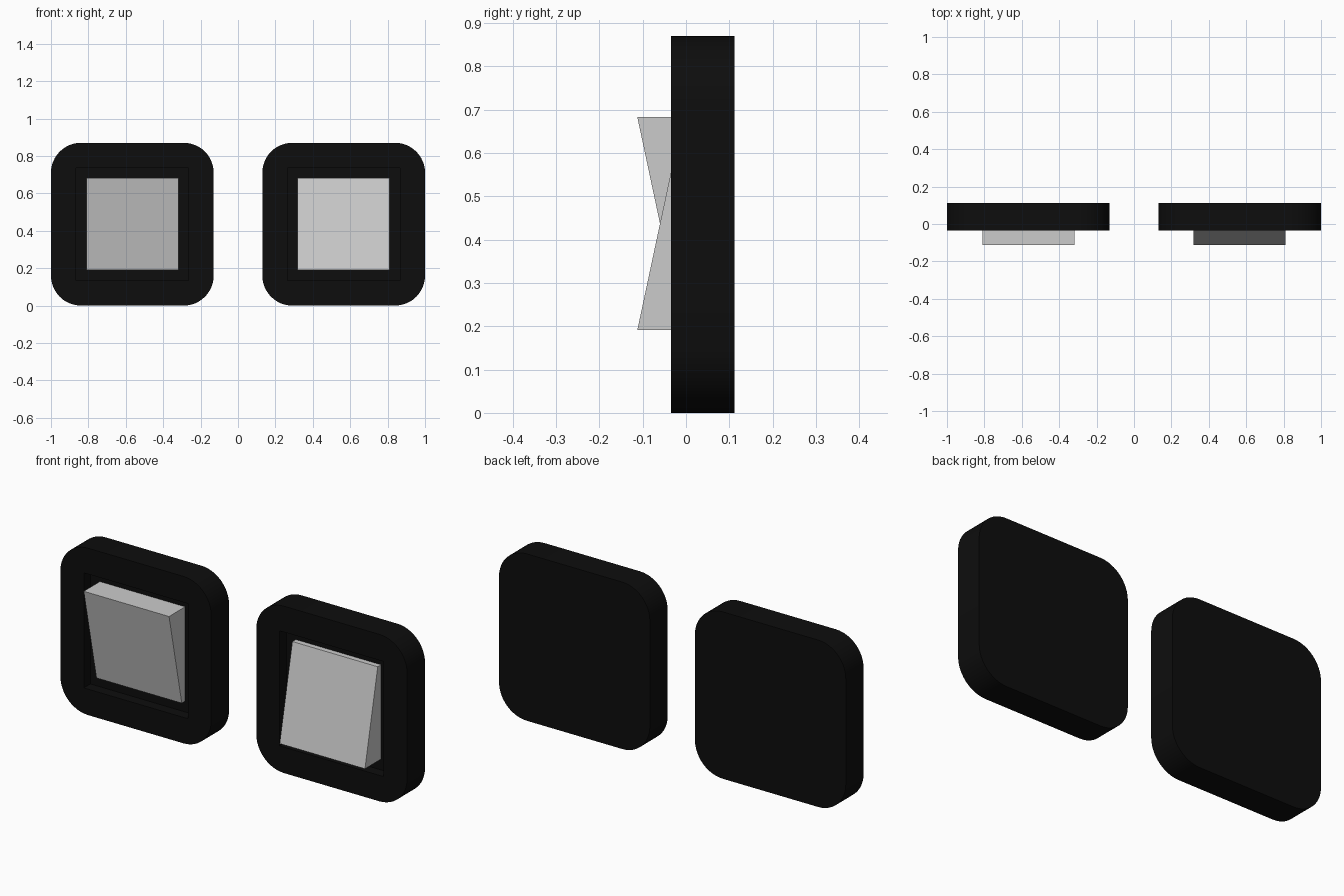
import bpy, bmesh
from math import pi, cos, sin, radians

if "Cube" in bpy.data.objects:
    bpy.data.objects.remove(bpy.data.objects["Cube"])

HALF = 0.435          # half the plate width
MID_Z = 0.435
PLATE_X = 0.565       # plate centre distance from the middle
FRONT, BACK = -0.035, 0.112
FLOOR = 0.02          # bottom of the recess around the rocker
RADIUS, STEPS = 0.16, 12

black = bpy.data.materials.new("black_plastic")
black.diffuse_color = (0.004, 0.004, 0.004, 1)
black.use_nodes = True
black.node_tree.nodes["Principled BSDF"].inputs["Base Color"].default_value = black.diffuse_color


def make_object(name, bm, location):
    bmesh.ops.recalc_face_normals(bm, faces=bm.faces)
    mesh = bpy.data.meshes.new(name)
    bm.to_mesh(mesh)
    bm.free()
    obj = bpy.data.objects.new(name, mesh)
    obj.location = location
    bpy.context.collection.objects.link(obj)
    return obj


def rounded_outline():
    c = HALF - RADIUS
    pts = []
    for q, (sx, sz) in enumerate([(1, 1), (-1, 1), (-1, -1), (1, -1)]):
        for i in range(STEPS + 1):
            a = (q + i / STEPS) * pi / 2
            pts.append((sx * c + RADIUS * cos(a), sz * c + RADIUS * sin(a)))
    return pts


def extrude_y(bm, outline, y0, y1):
    face = bm.faces.new([bm.verts.new((x, y0, z)) for x, z in outline])
    geom = bmesh.ops.extrude_face_region(bm, geom=[face])["geom"]
    verts = [g for g in geom if isinstance(g, bmesh.types.BMVert)]
    bmesh.ops.translate(bm, verts=verts, vec=(0, y1 - y0, 0))


def square(h):
    return [(h, h), (-h, h), (-h, -h), (h, -h)]


def build_switch(side, x, tilt):
    # Rounded back plate with a square recess
    bm = bmesh.new()
    extrude_y(bm, rounded_outline(), FRONT, BACK)
    plate = make_object(side + "_plate", bm, (x, 0, MID_Z))
    plate.data.materials.append(black)

    bm = bmesh.new()
    extrude_y(bm, square(0.3), FRONT - 0.1, FLOOR)
    cutter = make_object(side + "_recess_cutter", bm, (x, 0, MID_Z))
    cutter.data.materials.append(black)
    cutter.hide_render = True
    cutter.hide_set(True)

    mod = plate.modifiers.new("recess", 'BOOLEAN')
    mod.operation = 'DIFFERENCE'
    mod.solver = 'EXACT'
    mod.object = cutter
    bpy.ops.object.select_all(action='DESELECT')
    plate.select_set(True)
    bpy.context.view_layer.objects.active = plate
    bpy.ops.object.modifier_apply(modifier=mod.name)
    bpy.data.objects.remove(cutter)
    bpy.ops.object.shade_smooth_by_angle(angle=radians(30))

    # Wedge-shaped rocker, proud at one end and sunk at the other
    bm = bmesh.new()
    extrude_y(bm, square(0.246), -0.06, FLOOR)
    for v in bm.verts:
        if v.co.y < -0.05:
            v.co.y -= tilt * v.co.z * 0.213
    make_object(side + "_rocker", bm, (x, 0, MID_Z + 0.002))


build_switch("left", -PLATE_X, 1)
build_switch("right", PLATE_X, -1)
